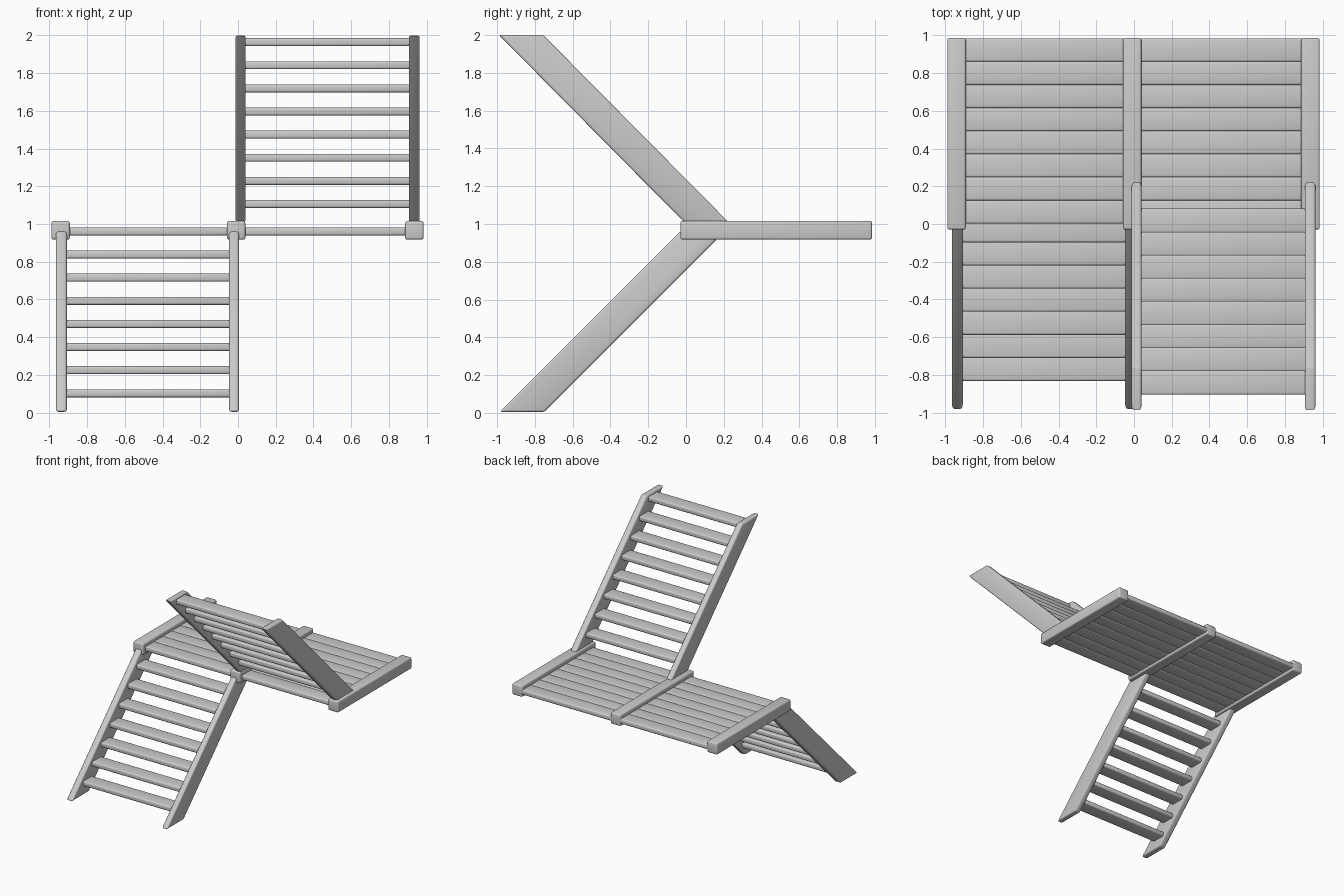
import bpy
import bmesh
from mathutils import Vector

cube = bpy.data.objects.get("Cube")
if cube:
    bpy.data.objects.remove(cube, do_unlink=True)

# One plain timber colour
timber = bpy.data.materials.new("grey timber")
timber.use_nodes = True
COLOUR = (0.6, 0.6, 0.6, 1)
timber.diffuse_color = COLOUR
timber.node_tree.nodes["Principled BSDF"].inputs["Base Color"].default_value = COLOUR


def extrude_x(name, profile, x0, x1, bevel):
    """Extrude a (y, z) profile between x0 and x1 and round its edges."""
    bm = bmesh.new()
    face = bm.faces.new([bm.verts.new((x0, y, z)) for y, z in profile])
    new = bmesh.ops.extrude_face_region(bm, geom=[face])["geom"]
    moved = [v for v in new if isinstance(v, bmesh.types.BMVert)]
    bmesh.ops.translate(bm, verts=moved, vec=Vector((x1 - x0, 0, 0)))
    bmesh.ops.recalc_face_normals(bm, faces=bm.faces)
    mesh = bpy.data.meshes.new(name)
    bm.to_mesh(mesh)
    bm.free()
    mesh.materials.append(timber)
    obj = bpy.data.objects.new(name, mesh)
    bpy.context.collection.objects.link(obj)
    mod = obj.modifiers.new("rounded edges", "BEVEL")
    mod.width = bevel
    mod.segments = 3
    bpy.ops.object.select_all(action="DESELECT")
    obj.select_set(True)
    bpy.context.view_layer.objects.active = obj
    bpy.ops.object.modifier_apply(modifier=mod.name)
    bpy.ops.object.shade_smooth_by_angle(angle=0.7)
    return obj


def board(name, x0, x1, y0, y1, z0, z1, bevel):
    return extrude_x(name, [(y0, z0), (y1, z0), (y1, z1), (y0, z1)], x0, x1, bevel)


STEP = 0.1225      # rise and run of every step
DEPTH = 0.128      # depth of a board
HALF = 0.021       # half thickness of a board

# Landing: three beams with planks between them
beams = [-0.94, -0.01, 0.935]
for x, side in zip(beams, ("right", "middle", "left")):
    board(f"landing_beam_{side}", x - 0.049, x + 0.049, -0.03, 0.985, 0.917, 1.016, 0.012)
for x0, x1, side in zip(beams, beams[1:], ("right", "left")):
    for i in range(8):
        y = 0.002 + i * STEP
        board(f"landing_plank_{side}_{i + 1}", x0 + 0.02, x1 - 0.02,
              y, y + DEPTH - 0.004, 0.96 - HALF, 0.96 + HALF, 0.011)

# Lower flight climbs back to the landing, on the right
lower = [(-0.985, 0.005), (-0.75, 0.005), (0.165, 0.92), (0.12, 0.965), (-0.025, 0.965)]
for x0, x1, side in ((-0.965, -0.907, "right"), (-0.047, 0.005, "left")):
    extrude_x(f"lower_stringer_{side}", lower, x0, x1, 0.012)
for i in range(7):
    y, z = -0.832 + i * STEP, 0.103 + i * STEP
    board(f"lower_tread_{i + 1}", -0.925, -0.03, y, y + DEPTH, z - HALF, z + HALF, 0.011)

# Upper flight climbs forward from the landing, on the left
upper = [(-0.99, 2.0), (-0.755, 2.0), (0.225, 1.01), (-0.01, 1.01)]
for x0, x1, side in ((-0.013, 0.04, "right"), (0.905, 0.962, "left")):
    extrude_x(f"upper_stringer_{side}", upper, x0, x1, 0.012)
for i in range(8):
    y, z = 0.081 - i * STEP, 1.106 + i * STEP
    board(f"upper_tread_{i + 1}", 0.025, 0.925, y - DEPTH, y, z - HALF, z + HALF, 0.011)
